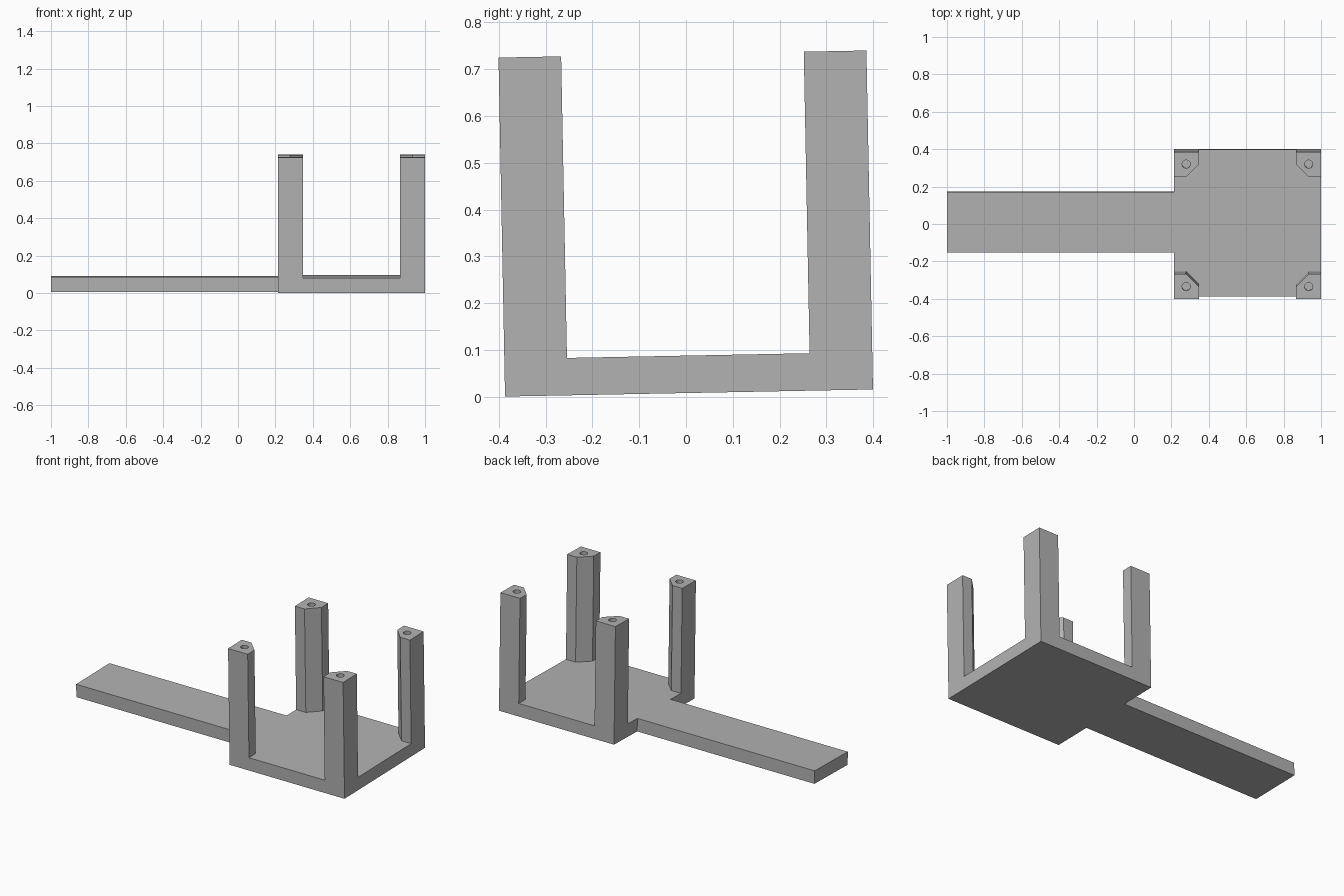
import bpy, bmesh
from mathutils import Matrix

cube = bpy.data.objects.get("Cube")
if cube:
    bpy.data.objects.remove(cube, do_unlink=True)

SIDE, THICK, HEIGHT = 0.787, 0.08, 0.725   # square tray, floor thickness, post top
LEFT = 0.213                               # where the handle meets the tray
CORNER, HALF, HOLE = 0.134, 0.066, 0.022
CENTRE_X, CENTRE_Y = LEFT + SIDE / 2, SIDE / 2

# The whole piece leans slightly about its front bottom edge
LEAN = Matrix.Translation((0, -0.387, 0)) @ Matrix.Rotation(0.0193, 4, 'X')

grey = bpy.data.materials.new("plain_grey")
grey.use_nodes = True
colour = (0.45, 0.45, 0.45, 1)
grey.diffuse_color = colour
grey.node_tree.nodes["Principled BSDF"].inputs["Base Color"].default_value = colour


def add_object(name, bm):
    bmesh.ops.recalc_face_normals(bm, faces=bm.faces)
    mesh = bpy.data.meshes.new(name)
    bm.to_mesh(mesh)
    bm.free()
    mesh.materials.append(grey)
    obj = bpy.data.objects.new(name, mesh)
    bpy.context.collection.objects.link(obj)
    obj.matrix_world = LEAN
    return obj


def prism(name, outline, bottom, top):
    bm = bmesh.new()
    face = bm.faces.new([bm.verts.new((x, y, bottom)) for x, y in outline])
    extruded = bmesh.ops.extrude_face_region(bm, geom=[face])
    verts = [v for v in extruded["geom"] if isinstance(v, bmesh.types.BMVert)]
    bmesh.ops.translate(bm, verts=verts, vec=(0, 0, top - bottom))
    return add_object(name, bm)


# Square tray floor and long handle in one outline
h0, h1 = 0.235, 0.56
prism("tray_and_handle", [
    (-1, h0), (LEFT, h0), (LEFT, 0), (1, 0),
    (1, SIDE), (LEFT, SIDE), (LEFT, h1), (-1, h1)], 0, THICK)

# Corner posts, bevelled on the inner corner, with a screw hole in the top
profile = [(0, 0), (CORNER, 0), (CORNER, HALF), (HALF, CORNER), (0, CORNER)]
for sx, side in ((-1, "right"), (1, "left")):
    for sy, end in ((-1, "front"), (1, "back")):
        def place(u, v):
            return (CENTRE_X + sx * (SIDE / 2 - u), CENTRE_Y + sy * (SIDE / 2 - v))

        post = prism(f"{end}_{side}_post", [place(u, v) for u, v in profile], THICK, HEIGHT)

        bm = bmesh.new()
        bmesh.ops.create_cone(bm, cap_ends=True, segments=16, radius1=HOLE,
                              radius2=HOLE, depth=0.4,
                              matrix=Matrix.Translation((*place(HALF, HALF), HEIGHT)))
        cutter = add_object("hole_cutter", bm)
        cutter.hide_render = True
        cut = post.modifiers.new("screw_hole", 'BOOLEAN')
        cut.operation, cut.solver, cut.object = 'DIFFERENCE', 'EXACT', cutter

        # Bake the hole and drop the cutter
        bpy.context.view_layer.update()
        baked = bpy.data.meshes.new_from_object(
            post.evaluated_get(bpy.context.evaluated_depsgraph_get()))
        post.modifiers.clear()
        post.data = baked
        bpy.data.objects.remove(cutter, do_unlink=True)
